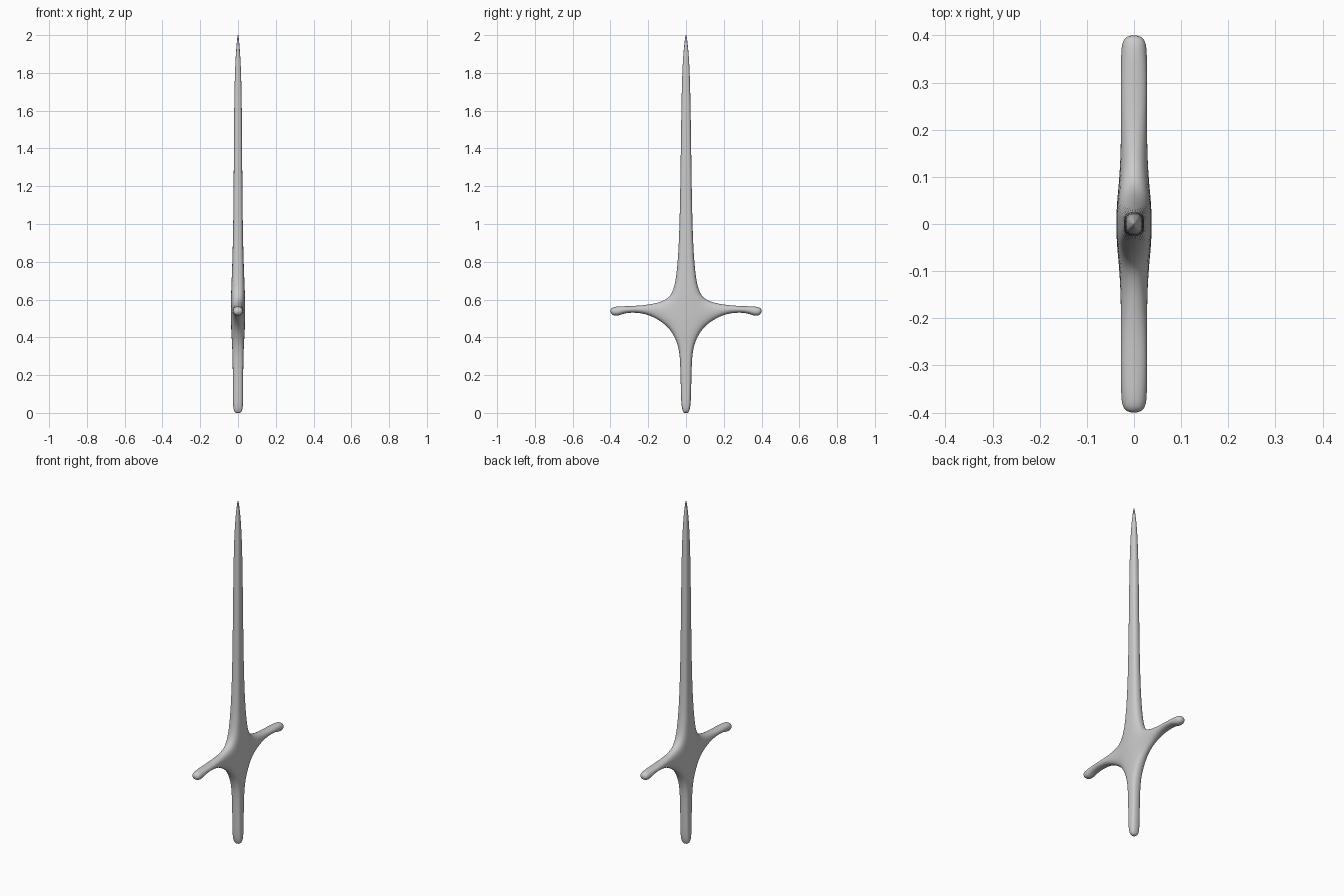
import bpy, bmesh

if "Cube" in bpy.data.objects:
    bpy.data.objects.remove(bpy.data.objects["Cube"])

bm = bmesh.new()


def ring6(z, a, b, mid):
    # upright section: half-width a (y), half-thickness b at edges, mid at centre
    return [bm.verts.new(p) for p in ((b, a, z), (mid, 0, z), (b, -a, z),
                                      (-b, -a, z), (-mid, 0, z), (-b, a, z))]


def bridge(r0, r1, skip=()):
    n = len(r0)
    for i in range(n):
        if i not in skip:
            j = (i + 1) % n
            bm.faces.new((r0[i], r0[j], r1[j], r1[i]))


def upright_arm(start, stations):
    ring = start
    for z, a, b in stations:
        nxt = ring6(z, a, b * 0.96, b)
        bridge(ring, nxt)
        ring = nxt
    bm.faces.new((ring[0], ring[1], ring[4], ring[5]))
    bm.faces.new((ring[1], ring[2], ring[3], ring[4]))


# Central hub, left open where the four arms attach
hi = ring6(0.604, 0.089, 0.033, 0.040)
lo = ring6(0.453, 0.091, 0.033, 0.040)
bridge(hi, lo, skip=(2, 5))

# Blade and grip: (height, half-width, half-thickness)
upright_arm(hi, [(0.68, 0.056, 0.035), (0.88, 0.038, 0.027), (1.2, 0.031, 0.023),
                 (1.6, 0.026, 0.021), (1.8, 0.021, 0.017), (1.93, 0.013, 0.010),
                 (2.006, 0.002, 0.002)])
upright_arm(lo, [(0.36, 0.038, 0.031), (0.25, 0.031, 0.028), (0.1, 0.028, 0.027),
                 (0.03, 0.025, 0.027), (-0.003, 0.013, 0.019)])

# Crossguard: (reach, bottom, top, half-thickness), on both sides
GUARD = [(0.18, 0.512, 0.578, 0.030), (0.25, 0.530, 0.569, 0.030),
         (0.325, 0.529, 0.566, 0.030), (0.365, 0.507, 0.566, 0.030),
         (0.403, 0.520, 0.558, 0.025)]
for s, (f, k) in ((1, (0, 5)), (-1, (2, 3))):
    ring = [hi[f], lo[f], lo[k], hi[k]]
    for y, z0, z1, b in GUARD:
        nxt = [bm.verts.new(p) for p in ((b, s * y, z1), (b, s * y, z0),
                                         (-b, s * y, z0), (-b, s * y, z1))]
        bridge(ring, nxt)
        ring = nxt
    bm.faces.new(ring)

bmesh.ops.recalc_face_normals(bm, faces=bm.faces[:])
for f in bm.faces:
    f.smooth = True
mesh = bpy.data.meshes.new("sword")
bm.to_mesh(mesh)
bm.free()
sword = bpy.data.objects.new("sword", mesh)
bpy.context.collection.objects.link(sword)

# Smooth the cage
sub = sword.modifiers.new("smooth", 'SUBSURF')
sub.levels = sub.render_levels = 3
